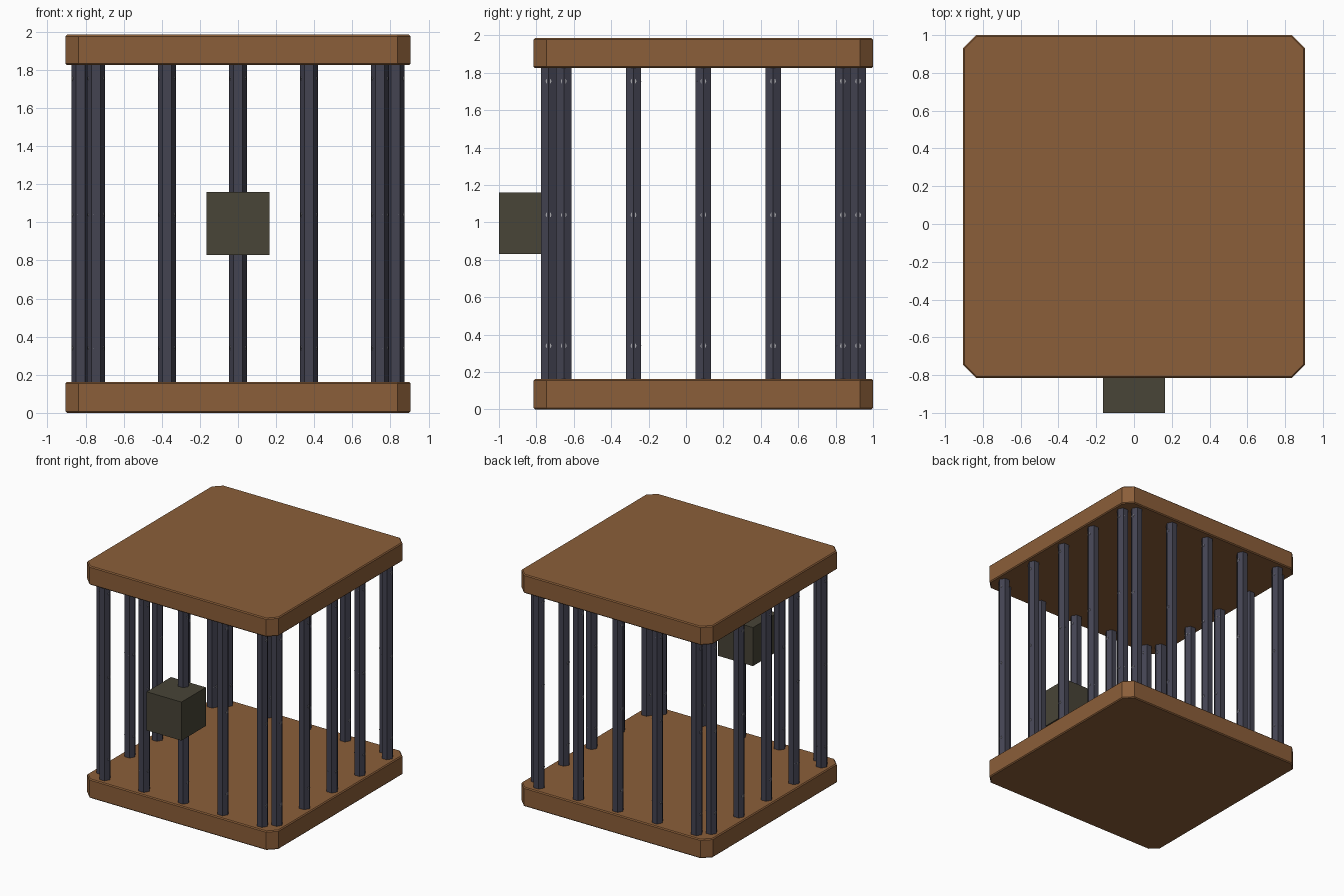
import bpy, bmesh, math
from mathutils import Matrix

if "Cube" in bpy.data.objects:
    bpy.data.objects.remove(bpy.data.objects["Cube"])

CY = 0.0925          # centre of the cage in y
ROW = 0.8275         # distance of each bar row from the centre
BAR_R = 0.0475       # hexagon corner radius


def material(name, rgb):
    m = bpy.data.materials.new(name)
    m.diffuse_color = (*rgb, 1)
    m.use_nodes = True
    m.node_tree.nodes["Principled BSDF"].inputs["Base Color"].default_value = m.diffuse_color
    return m


WOOD = material("brown wood", (0.26, 0.113, 0.041))
IRON = material("dark iron", (0.056, 0.056, 0.083))
LOCK = material("dark olive metal", (0.065, 0.058, 0.038))
STUD = material("light grey stud", (0.38, 0.38, 0.40))


def make_object(name, bm, mat):
    mesh = bpy.data.meshes.new(name)
    bmesh.ops.recalc_face_normals(bm, faces=bm.faces)
    bm.to_mesh(mesh)
    bm.free()
    mesh.materials.append(mat)
    ob = bpy.data.objects.new(name, mesh)
    bpy.context.collection.objects.link(ob)
    return ob


# Square slab with cut corners and slightly eased rims
def slab(name, z0, z1):
    hx, hy, c = 0.906, 0.9075, 0.07
    pts = [(hx - c, -hy), (hx, -hy + c), (hx, hy - c), (hx - c, hy),
           (-hx + c, hy), (-hx, hy - c), (-hx, -hy + c), (-hx + c, -hy)]
    bm = bmesh.new()
    base = bm.faces.new([bm.verts.new((x, y + CY, z0)) for x, y in pts])
    up = bmesh.ops.extrude_face_region(bm, geom=[base])["geom"]
    bmesh.ops.translate(bm, vec=(0, 0, z1 - z0),
                        verts=[g for g in up if isinstance(g, bmesh.types.BMVert)])
    rims = [e for e in bm.edges if abs(e.verts[0].co.z - e.verts[1].co.z) < 1e-5]
    bmesh.ops.bevel(bm, geom=rims, offset=0.008, segments=1, affect='EDGES')
    make_object(name, bm, WOOD)


slab("base_slab", 0.0, 0.163)
slab("roof_slab", 1.825, 1.985)


# Hexagonal bar with flats facing left and right, and studs on the flats
def bar(name, x, y):
    z0, z1 = 0.15, 1.84
    bm = bmesh.new()
    mat = Matrix.Translation((x, y, (z0 + z1) / 2)) @ Matrix.Rotation(math.pi / 6, 4, 'Z')
    bmesh.ops.create_cone(bm, cap_ends=True, segments=6, radius1=BAR_R,
                          radius2=BAR_R, depth=z1 - z0, matrix=mat)
    make_object(name, bm, IRON)

    bm = bmesh.new()
    for z in (0.34, 1.04, 1.755):
        for i, r in enumerate((0.016, 0.009, 0.009)):
            mat = (Matrix.Translation((x, y, z)) @ Matrix.Rotation(i * math.pi / 3, 4, 'Z')
                   @ Matrix.Rotation(math.pi / 2, 4, 'Y'))
            depth = 2 * BAR_R * math.cos(math.pi / 6) + 0.003
            bmesh.ops.create_cone(bm, cap_ends=True, segments=8, radius1=r,
                                  radius2=r, depth=depth, matrix=mat)
    make_object(name + "_studs", bm, STUD)


# Five bars along each of the four sides
for i in range(5):
    t = (i - 2) * 0.373
    bar(f"front_bar_{i + 1}", t, CY - ROW)
    bar(f"back_bar_{i + 1}", t, CY + ROW)
    bar(f"left_bar_{i + 1}", -ROW, CY + t)
    bar(f"right_bar_{i + 1}", ROW, CY + t)

# Lock box around the middle front bar
bm = bmesh.new()
bmesh.ops.create_cube(bm, size=0.33, matrix=Matrix.Translation((0, -0.835, 0.995)))
make_object("lock_box", bm, LOCK)
